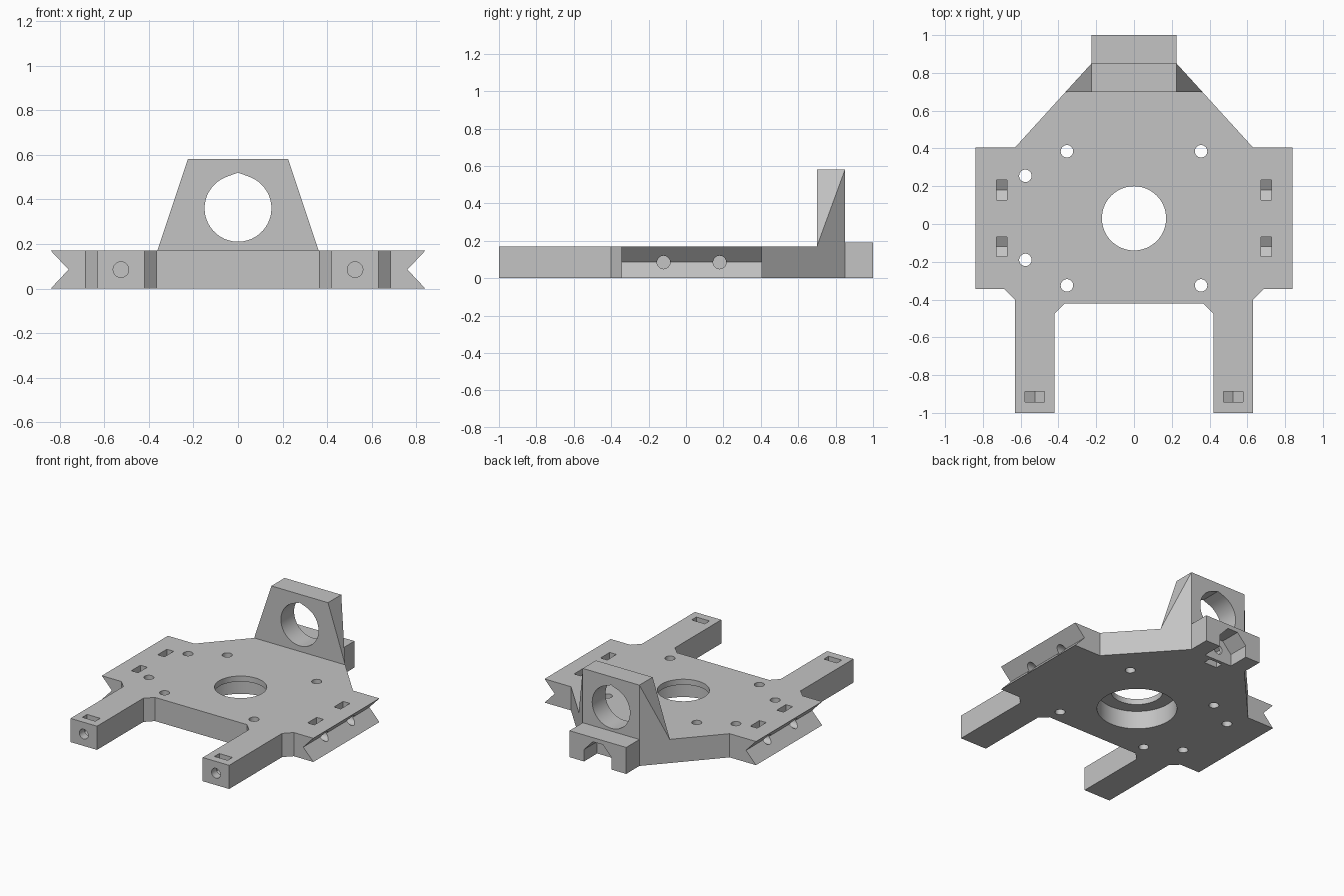
import bpy, bmesh
from math import sin, cos, pi, radians

if "Cube" in bpy.data.objects:
    bpy.data.objects.remove(bpy.data.objects["Cube"], do_unlink=True)

grey = bpy.data.materials.new("matte_grey")
grey.use_nodes = True
colour = (0.55, 0.55, 0.55, 1)
grey.diffuse_color = colour
grey.node_tree.nodes["Principled BSDF"].inputs["Base Color"].default_value = colour

THICK = 0.17
MID = THICK / 2
BOLT = 0.035


def finish(name, bm):
    bmesh.ops.recalc_face_normals(bm, faces=bm.faces)
    mesh = bpy.data.meshes.new(name)
    bm.to_mesh(mesh)
    bm.free()
    mesh.materials.append(grey)
    ob = bpy.data.objects.new(name, mesh)
    bpy.context.collection.objects.link(ob)
    return ob


def prism(name, profile, axis, start, end):
    """Extrude a 2D profile along an axis."""
    place = {"x": lambda u, v, w: (w, u, v),
             "y": lambda u, v, w: (u, w, v),
             "z": lambda u, v, w: (u, v, w)}[axis]
    bm = bmesh.new()
    a, b = [[bm.verts.new(place(u, v, w)) for u, v in profile] for w in (start, end)]
    bm.faces.new(a)
    bm.faces.new(b)
    for i in range(len(a)):
        j = (i + 1) % len(a)
        bm.faces.new((a[i], a[j], b[j], b[i]))
    return finish(name, bm)


def circle(u, v, r, n=32):
    return [(u + r * cos(2 * pi * i / n), v + r * sin(2 * pi * i / n)) for i in range(n)]


def combine(target, tool, operation="DIFFERENCE"):
    mod = target.modifiers.new("bool", "BOOLEAN")
    mod.operation = operation
    mod.solver = "EXACT"
    mod.object = tool
    bpy.context.view_layer.objects.active = target
    bpy.ops.object.modifier_apply(modifier=mod.name)
    bpy.data.objects.remove(tool, do_unlink=True)


def cut(target, *args):
    combine(target, prism("cutter", *args))


def mirrored(half):
    return half + [(-u, v) for u, v in reversed(half)]


def nut_profile(c, up=1):
    """Pocket section with a pointed end to seat a hex nut."""
    return [(c - 0.052, MID + up * 0.3), (c - 0.052, MID - up * 0.03),
            (c, MID - up * 0.06), (c + 0.052, MID - up * 0.03), (c + 0.052, MID + up * 0.3)]


# Base plate with two front arms and a tapered back
outline = mirrored([(0.365, -0.42), (0.42, -0.475), (0.42, -1), (0.63, -1), (0.63, -0.40),
                    (0.685, -0.345), (0.84, -0.345), (0.84, 0.405), (0.63, 0.405), (0.225, 0.85)])
frame = prism("mounting_frame", outline, "z", 0, THICK)

# Upright bracket with sloping shoulders
bm = bmesh.new()
for s in (-1, 1):
    for p in ((0.3615, 0.70, THICK), (0.225, 0.85, THICK), (0.225, 0.70, 0.58), (0.225, 0.85, 0.58)):
        bm.verts.new((s * p[0], p[1], p[2]))
bmesh.ops.convex_hull(bm, input=bm.verts)
bmesh.ops.dissolve_limit(bm, angle_limit=0.01, verts=bm.verts, edges=bm.edges)
bracket = finish("bracket", bm)

# Round bore with a shallow pointed roof
bore = [(0.15 * cos(radians(110 + i * 8)), 0.36 + 0.15 * sin(radians(110 + i * 8))) for i in range(41)]
cut(bracket, bore + [(0, 0.52)], "y", 0.6, 1)

# Rear block with a chamfered channel underneath
block = prism("rear_block", mirrored([(0.225, 0), (0.225, 0.19)]), "y", 0.85, 1)
cut(block, mirrored([(0.11, -0.1), (0.11, 0.085), (0.04, 0.16)]), "y", 0.8, 1.1)

combine(frame, bracket, "UNION")
combine(frame, block, "UNION")

# Stepped centre opening
cut(frame, circle(0, 0.03, 0.17, 64), "z", -0.1, 0.3)
cut(frame, circle(0, 0.03, 0.26, 64), "z", -0.1, 0.13)

# Vertical screw holes
screws = [(x, y) for x in (-0.355, 0.355) for y in (-0.325, 0.385)]
for x, y in screws + [(-0.575, -0.19), (-0.575, 0.255)]:
    cut(frame, circle(x, y, 0.033), "z", -0.1, 0.3)

for s in (-1, 1):
    # V groove along each side
    cut(frame, [(s * 0.76, MID), (s * 0.92, MID + 0.17), (s * 0.92, MID - 0.17)], "y", -0.6, 0.6)
    # Side bolts and nut pockets
    for y in (-0.12, 0.18):
        cut(frame, circle(y, MID, BOLT), "x", s * 0.6, s * 0.9)
        cut(frame, nut_profile(y), "x", s * 0.70 - 0.027, s * 0.70 + 0.027)
    # Arm bolts and nut pockets
    cut(frame, circle(s * 0.525, MID, BOLT), "y", -1.1, -0.8)
    cut(frame, nut_profile(s * 0.525), "y", -0.942, -0.888)

# Rear bolt and its pocket, open underneath
cut(frame, circle(0, MID, BOLT), "y", 0.68, 0.9)
cut(frame, nut_profile(0, -1), "y", 0.773, 0.827)

bpy.ops.object.select_all(action="DESELECT")
frame.select_set(True)
bpy.context.view_layer.objects.active = frame
bpy.ops.object.shade_smooth_by_angle(angle=radians(25))
